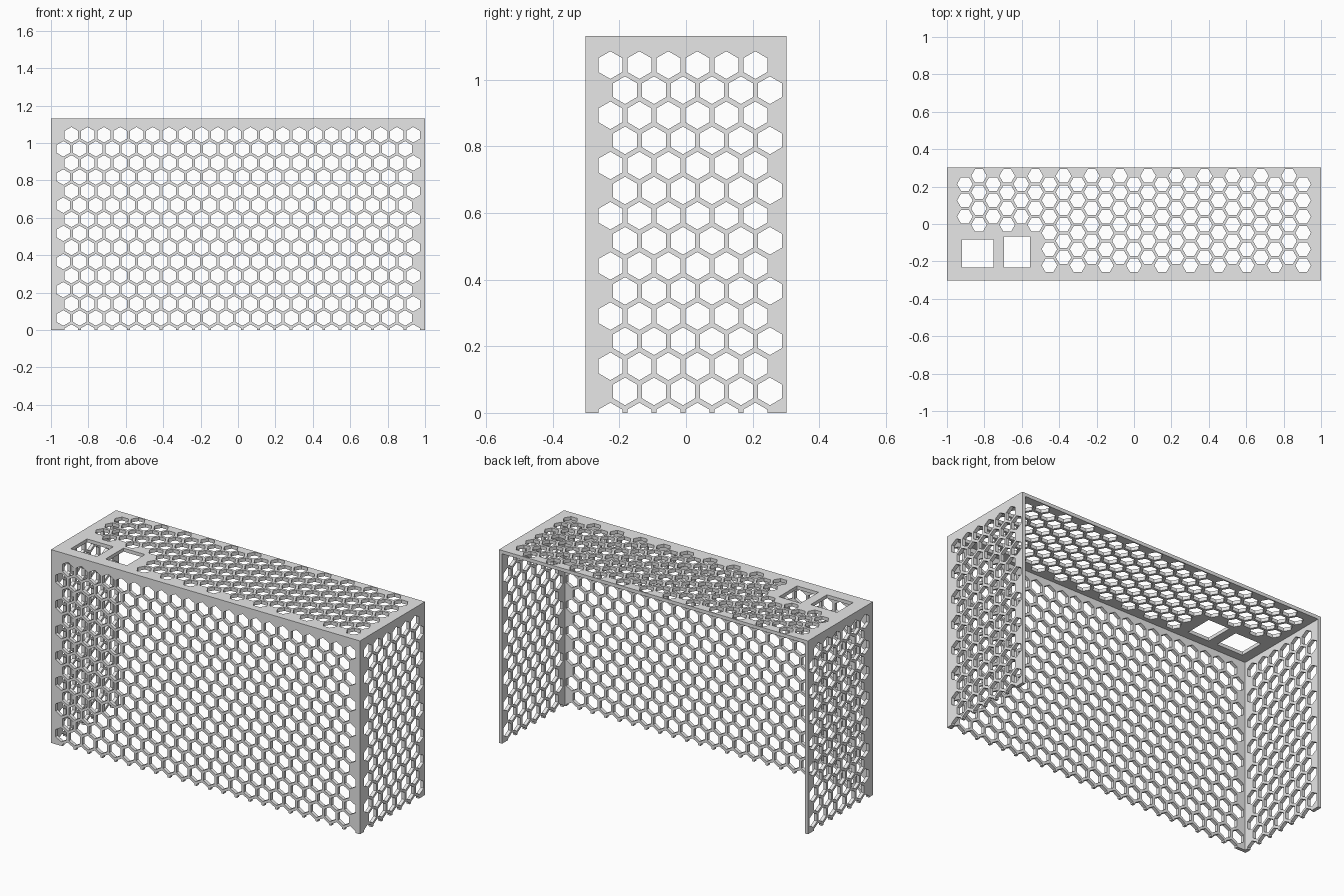
import bpy
import bmesh
from math import sin, cos, pi

cube = bpy.data.objects.get("Cube")
if cube:
    bpy.data.objects.remove(cube, do_unlink=True)

HALF_X, HALF_Y, HEIGHT = 1.0, 0.301, 1.131
THICK = 0.02
PITCH = 0.087               # spacing of holes in a row
ROW = PITCH * sin(pi / 3)   # spacing of the rows
FLAT = 0.036                # hole centre to flat side
TIP = FLAT / cos(pi / 6)    # hole centre to corner
TOP_ROW = 1.044

grey = bpy.data.materials.new("light grey")
grey.use_nodes = True
grey.diffuse_color = (0.8, 0.8, 0.8, 1)
grey.node_tree.nodes["Principled BSDF"].inputs["Base Color"].default_value = (0.8, 0.8, 0.8, 1)


def hexagon(cx, cy, turn):
    return [(cx + TIP * cos(turn + i * pi / 3), cy + TIP * sin(turn + i * pi / 3))
            for i in range(6)]


def rectangle(x0, x1, y0, y1):
    return [(x0, y0), (x1, y0), (x1, y1), (x0, y1)]


def panel(name, loops, location, rotation):
    """Plate cut from a filled flat curve: first loop is the outline, the rest are holes."""
    curve = bpy.data.curves.new(name + "_profile", 'CURVE')
    curve.dimensions = '2D'
    curve.fill_mode = 'BOTH'
    curve.extrude = THICK / 2
    for loop in loops:
        spline = curve.splines.new('POLY')
        spline.points.add(len(loop) - 1)
        for point, (x, y) in zip(spline.points, loop):
            point.co = (x, y, 0, 1)
        spline.use_cyclic_u = True
    helper = bpy.data.objects.new(name + "_profile", curve)
    bpy.context.collection.objects.link(helper)
    graph = bpy.context.evaluated_depsgraph_get()
    mesh = bpy.data.meshes.new_from_object(helper.evaluated_get(graph))
    bpy.data.objects.remove(helper, do_unlink=True)

    # Weld the caps to the rims
    bm = bmesh.new()
    bm.from_mesh(mesh)
    bmesh.ops.remove_doubles(bm, verts=bm.verts, dist=0.0001)
    bmesh.ops.recalc_face_normals(bm, faces=bm.faces)
    for face in bm.faces:
        face.smooth = False
        face.material_index = 0
    bm.to_mesh(mesh)
    bm.free()
    mesh.name = name
    mesh.materials.clear()
    mesh.materials.append(grey)
    obj = bpy.data.objects.new(name, mesh)
    obj.location = location
    obj.rotation_euler = rotation
    bpy.context.collection.objects.link(obj)


def wall_loops(x0, x1, top, odd_start, even_start, count):
    """Upright wall with rows of holes; the lowest row is cut open by the bottom edge."""
    outline = [(x1, top), (x0, top), (x0, 0)]
    low = TOP_ROW - 14 * ROW
    for i in range(count):
        c = odd_start + i * PITCH
        outline += [(c - FLAT, 0), (c - FLAT, low + TIP / 2), (c, low + TIP),
                    (c + FLAT, low + TIP / 2), (c + FLAT, 0)]
    outline.append((x1, 0))
    loops = [outline]
    for row in range(14):
        start = even_start if row % 2 else odd_start
        loops += [hexagon(start + i * PITCH, TOP_ROW - row * ROW, pi / 6)
                  for i in range(count)]
    return loops


# Front wall
wall_top = HEIGHT - THICK
panel("front_wall", wall_loops(-HALF_X, HALF_X, wall_top, -0.8905, -0.934, 22),
      (0, -HALF_Y + THICK / 2, 0), (pi / 2, 0, 0))

# Side walls share one pattern
for name, side in (("left_wall", 1), ("right_wall", -1)):
    panel(name, wall_loops(-HALF_Y + THICK, HALF_Y, wall_top, -0.227, -0.183, 6),
          (side * (HALF_X - THICK / 2), 0, 0), (pi / 2, 0, pi / 2))

# Top plate with two openings and columns of holes around them
top = [rectangle(-HALF_X, HALF_X, -HALF_Y, HALF_Y),
       rectangle(-0.92, -0.75, -0.232, -0.082),
       rectangle(-0.695, -0.556, -0.232, -0.066)]
for col in range(25):
    x = (col - 12) * ROW
    first = 0.257 if col % 2 else 0.2135
    for i in range(6):
        y = first - i * PITCH
        if x > -0.5 or y > -0.03:
            top.append(hexagon(x, y, 0))
panel("top_plate", top, (0, 0, HEIGHT - THICK / 2), (0, 0, 0))
